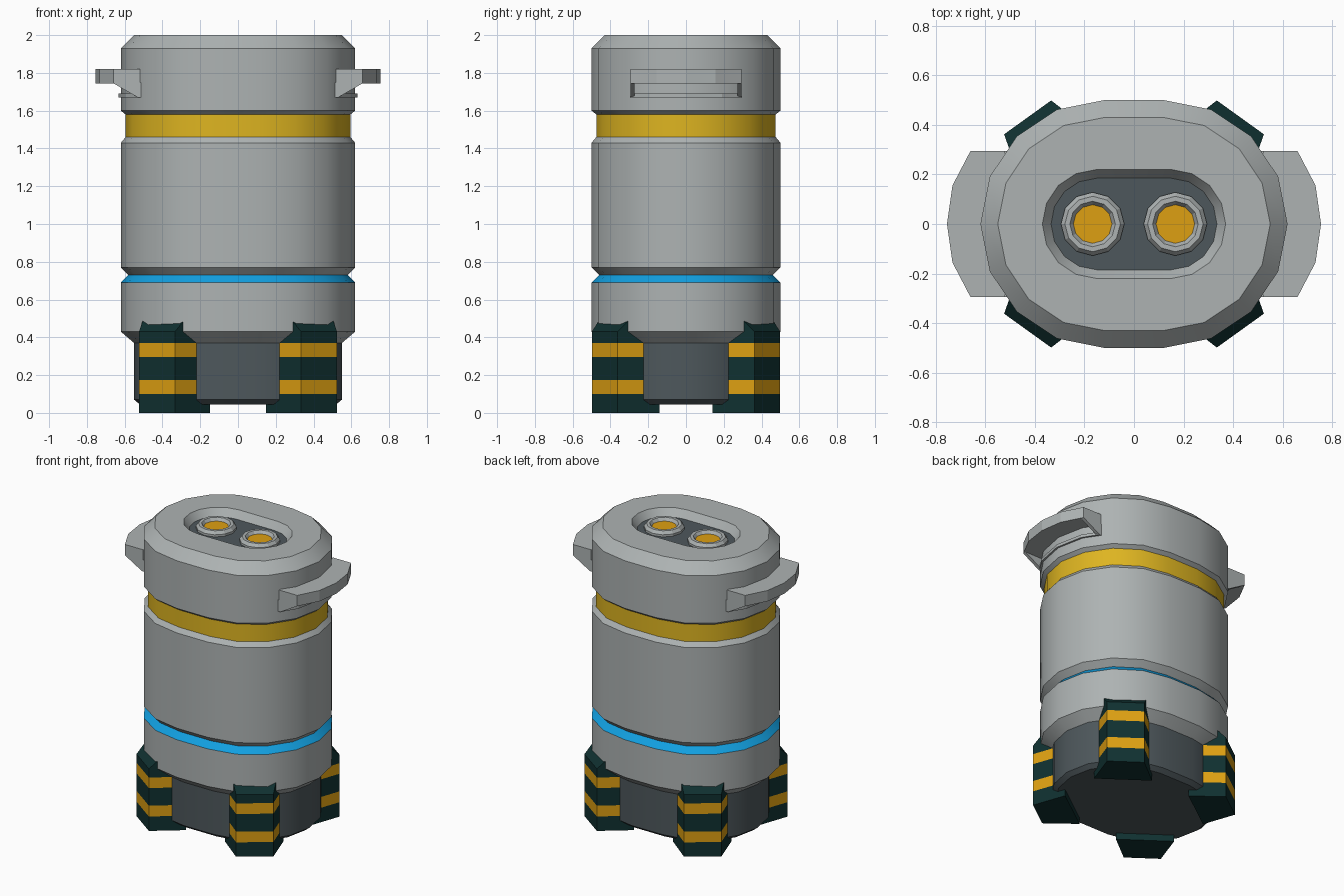
import bpy, math

if "Cube" in bpy.data.objects:
    bpy.data.objects.remove(bpy.data.objects["Cube"])


def material(name, r, g, b):
    m = bpy.data.materials.new(name)
    m.diffuse_color = (r, g, b, 1)
    m.use_nodes = True
    m.node_tree.nodes["Principled BSDF"].inputs["Base Color"].default_value = m.diffuse_color
    return m


GREY = material("light grey", 0.42, 0.45, 0.45)
DARK = material("dark grey", 0.076, 0.097, 0.107)
YELLOW = material("yellow", 0.73, 0.46, 0.015)
ORANGE = material("orange", 0.73, 0.35, 0.006)
BLUE = material("blue", 0.006, 0.35, 0.75)
TEAL = material("dark teal", 0.005, 0.03, 0.03)


def loft(name, rings, bands, bottom, top, smooth=False):
    """Skin a stack of equal rings; bands gives the material of each strip."""
    n = len(rings[0])
    verts = [p for ring in rings for p in ring]
    faces, mats = [], []
    for i, mat in enumerate(bands):
        for j in range(n):
            k = (j + 1) % n
            faces.append((i * n + j, i * n + k, (i + 1) * n + k, (i + 1) * n + j))
            mats.append(mat)
    faces.append(tuple(reversed(range(n))))
    faces.append(tuple(range(len(verts) - n, len(verts))))
    mats += [bottom, top]
    mesh = bpy.data.meshes.new(name)
    mesh.from_pydata(verts, [], faces)
    used = list(dict.fromkeys(mats))
    for m in used:
        mesh.materials.append(m)
    for f, m in zip(mesh.polygons, mats):
        f.material_index = used.index(m)
    ob = bpy.data.objects.new(name, mesh)
    bpy.context.collection.objects.link(ob)
    if smooth:
        bpy.ops.object.select_all(action='DESELECT')
        ob.select_set(True)
        bpy.context.view_layer.objects.active = ob
        bpy.ops.object.shade_smooth_by_angle(angle=math.radians(30))
    return ob


def stadium(c, r, z, seg=8):
    """Two half circles of radius r centred at x = +c and -c."""
    pts = []
    for side in (1, -1):
        for i in range(seg + 1):
            a = -math.pi / 2 + math.pi * i / seg
            pts.append((side * (c + r * math.cos(a)), side * r * math.sin(a), z))
    return pts


def circle(x, r, z, seg=12):
    return [(x + r * math.cos(2 * math.pi * i / seg),
             r * math.sin(2 * math.pi * i / seg), z) for i in range(seg)]


def prism(name, outline, z0, z1, mat):
    rings = [[(x, y, z) for x, y in outline] for z in (z0, z1)]
    return loft(name, rings, [mat], mat, mat)


# Canister body: (centre offset, radius, height, colour of the strip above)
profile = [
    (.12, .40, .045, DARK), (.12, .43, .07, DARK), (.12, .43, .37, GREY),
    (.12, .50, .43, GREY), (.12, .50, .69, BLUE), (.12, .46, .73, GREY),
    (.12, .50, .77, GREY), (.12, .50, 1.43, GREY), (.12, .475, 1.46, YELLOW),
    (.12, .475, 1.58, GREY), (.12, .50, 1.60, GREY), (.12, .50, 1.93, GREY),
    (.12, .43, 2.0, GREY), (.15, .22, 2.0, GREY), (.15, .185, 1.95, None),
]
loft("canister_body", [stadium(c, r, z) for c, r, z, m in profile],
     [p[3] for p in profile[:-1]], DARK, DARK, smooth=True)

# Feet: striped tapered blocks set radially around the rounded ends
levels = [(0, .53, TEAL), (.10, .53, ORANGE), (.175, .53, TEAL), (.297, .53, ORANGE),
          (.37, .53, TEAL), (.43, .53, TEAL), (.51, .45, None)]
R_IN = .305
for sx, side in ((1, "right"), (-1, "left")):
    for sy, end in ((1, "back"), (-1, "front")):
        a = math.radians(54.3)
        nx, ny = math.cos(a), math.sin(a)
        rings = []
        for z, r_out, m in levels:
            ring = []
            for r, s in ((R_IN, 1), (R_IN, -1), (r_out, -1), (r_out, 1)):
                w = s * (.117 + .293 * (.53 - r))
                ring.append((sx * (.12 + nx * r - ny * w), sy * (ny * r + nx * w), z))
            rings.append(ring if sx * sy > 0 else ring[::-1])
        loft(f"foot_{end}_{side}", rings, [l[2] for l in levels[:-1]], TEAL, TEAL)

# Sockets in the top recess and side handles
for s, side in ((1, "right"), (-1, "left")):
    socket = [(.128, 1.94), (.128, 1.965), (.112, 1.985), (.092, 1.985), (.078, 1.965)]
    loft(f"socket_{side}", [circle(s * .167, r, z) for r, z in socket],
         [GREY] * 4, GREY, ORANGE)

    # Curved grip slab
    grip = [(.52, -.295), (.66, -.295), (.733, -.155), (.755, 0),
            (.733, .155), (.66, .295), (.52, .295)]
    grip = [(s * x, y) for x, y in grip][::s]
    prism(f"handle_grip_{side}", grip, 1.745, 1.82, GREY)

    # Thin end gussets under the grip
    for e, end in ((1, "back"), (-1, "front")):
        tri = [(.50, 1.75), (.50, 1.67), (.53, 1.67), (.66, 1.745), (.66, 1.75)]
        ys = (.295, .272) if s * e > 0 else (.272, .295)
        rings = [[(s * x, e * y, z) for x, z in tri] for y in ys]
        loft(f"handle_gusset_{end}_{side}", rings[::-1], [GREY], GREY, GREY)

    # Mounting lip against the body
    lip = [(.50, -.295), (.53, -.295), (.595, -.19), (.632, 0),
           (.595, .19), (.53, .295), (.50, .295)]
    lip = [(s * x, y) for x, y in lip][::s]
    prism(f"handle_lip_{side}", lip, 1.67, 1.69, GREY)
